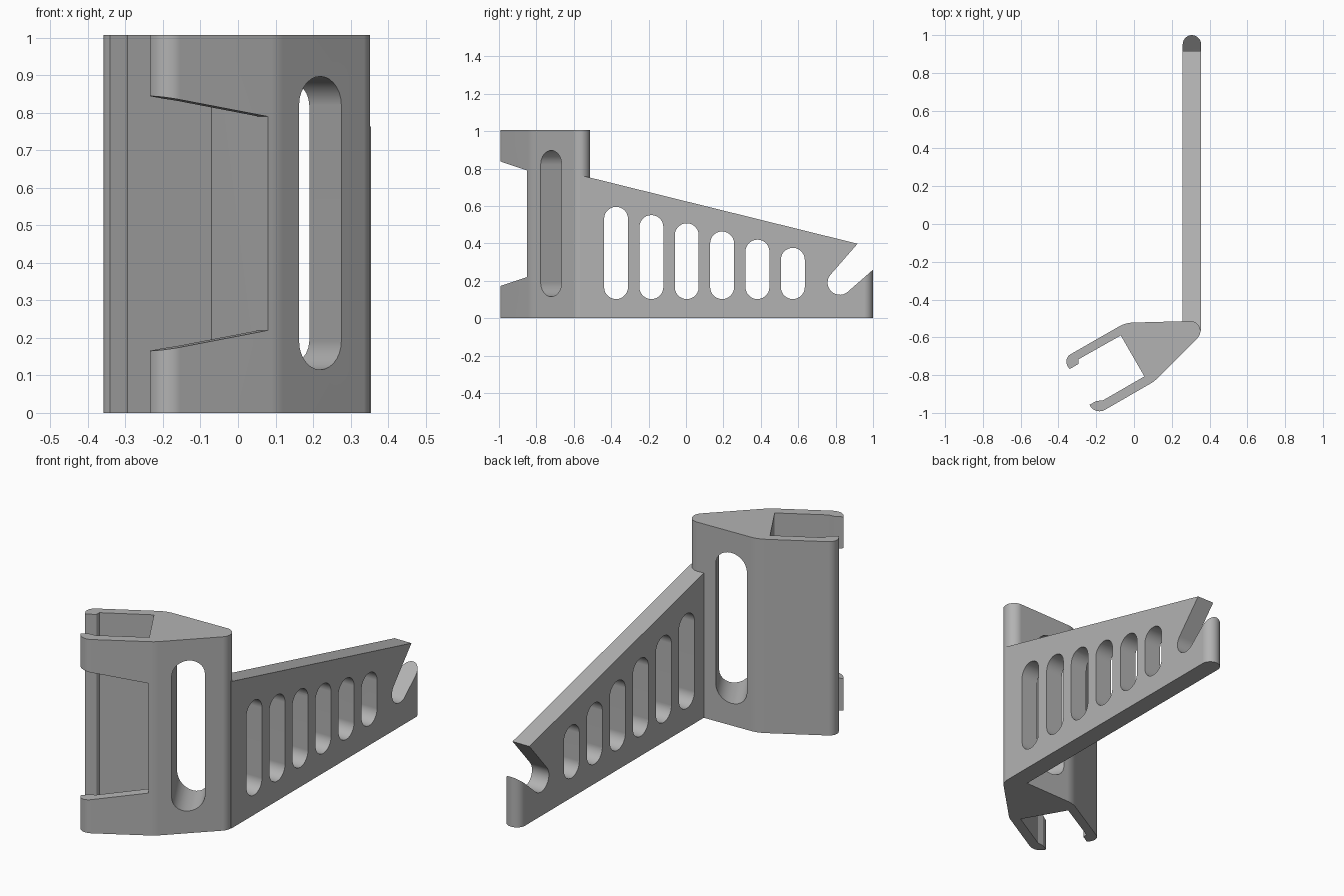
import bpy, bmesh, math
from mathutils import Vector

cube = bpy.data.objects.get("Cube")
if cube:
    bpy.data.objects.remove(cube, do_unlink=True)

mat = bpy.data.materials.new("plain grey")
mat.use_nodes = True
grey = (0.45, 0.45, 0.45, 1)
mat.diffuse_color = grey
mat.node_tree.nodes["Principled BSDF"].inputs["Base Color"].default_value = grey

X, Y, Z = Vector((1, 0, 0)), Vector((0, 1, 0)), Vector((0, 0, 1))
# Clip axes: along the arms, and across from front arm to rear arm
ALONG = Vector((-math.cos(math.pi / 6), -0.5, 0))
ACROSS = Vector((-0.5, math.cos(math.pi / 6), 0))
HEIGHT = 1.007


def rounded(corners, steps=10):
    """Turn (x, y, radius) corners into an outline with filleted corners."""
    out = []
    for i, (x, y, r) in enumerate(corners):
        p = Vector((x, y))
        if r == 0:
            out.append(p)
            continue
        a = (Vector(corners[i - 1][:2]) - p).normalized()
        b = (Vector(corners[(i + 1) % len(corners)][:2]) - p).normalized()
        half = a.angle(b) / 2
        centre = p + (a + b).normalized() * r / math.sin(half)
        start = p + a * r / math.tan(half) - centre
        end = p + b * r / math.tan(half) - centre
        sweep = start.angle(end)
        for k in range(steps + 1):
            t = k / steps
            arc = (start * math.sin((1 - t) * sweep) + end * math.sin(t * sweep)) / math.sin(sweep)
            out.append(centre + arc)
    return out


def arc(cx, cy, r, a0, a1, steps=14):
    angles = [math.radians(a0 + (a1 - a0) * k / steps) for k in range(steps + 1)]
    return [Vector((cx + r * math.cos(a), cy + r * math.sin(a))) for a in angles]


def slot(cx, width, low, high):
    r = width / 2
    return arc(cx, high - r, r, 0, 180) + arc(cx, low + r, r, 180, 360)


def prism(name, outline, origin, u, v, depth):
    """Extrude a flat outline, drawn on axes u and v, along the depth vector."""
    bm = bmesh.new()
    base = Vector(origin)
    face = bm.faces.new([bm.verts.new(base + u * p[0] + v * p[1]) for p in outline])
    grown = bmesh.ops.extrude_face_region(bm, geom=[face])["geom"]
    bmesh.ops.translate(bm, vec=depth, verts=[g for g in grown if isinstance(g, bmesh.types.BMVert)])
    bmesh.ops.recalc_face_normals(bm, faces=bm.faces)
    mesh = bpy.data.meshes.new(name)
    bm.to_mesh(mesh)
    bm.free()
    mesh.materials.append(mat)
    ob = bpy.data.objects.new(name, mesh)
    bpy.context.collection.objects.link(ob)
    return ob


def combine(target, tool, operation):
    mod = target.modifiers.new(operation.lower(), "BOOLEAN")
    mod.operation, mod.solver, mod.object = operation, "EXACT", tool
    bpy.ops.object.select_all(action="DESELECT")
    bpy.context.view_layer.objects.active = target
    target.select_set(True)
    bpy.ops.object.modifier_apply(modifier=mod.name)
    bpy.data.objects.remove(tool, do_unlink=True)


# Clip body with two hooked arms
clip_outline = rounded([
    (0.43, -0.51, 0.053), (0.106, -0.834, 0.15),
    (-0.207, -1.0145, 0.057), (-0.235, -0.957, 0), (-0.2, -0.937, 0.01),
    (-0.165, -0.934, 0), (0.055, -0.807, 0), (-0.07, -0.59, 0),
    (-0.295, -0.717, 0), (-0.294, -0.741, 0.008), (-0.341, -0.768, 0),
    (-0.377, -0.713, 0.045), (-0.045, -0.523, 0.15)])
bracket = prism("bracket", clip_outline, (0, 0, 0), X, Y, Z * HEIGHT)

# Tapered window through the front arm
window = [(0, 0.22), (0.45, 0.145), (0.45, 0.865), (0, 0.79)]
combine(bracket, prism("window_cutter", window, Vector((0.055, -0.807, 0)) - ACROSS * 0.15,
                       ALONG, Z, ACROSS * 0.25), "DIFFERENCE")

# Tall slot through the clip body
combine(bracket, prism("slot_cutter", slot(0, 0.154, 0.115, 0.897),
                       Vector((0.2215, -0.725, 0)) - ACROSS * 0.3,
                       -ALONG, Z, ACROSS * 0.8), "DIFFERENCE")

# Tapering support plate with an angled hook notch
side = [(-0.563, 0), (1.0, 0), (1.0, 0.259)]
side += arc(0.822, 0.19, 0.065, -49, -223) + [(0.917, 0.398), (-0.563, 0.764)]
plate = prism("support_plate", side, (0.258, 0, 0), Y, Z, X * 0.097)

# Rounded far end of the plate
plan = arc(0.3065, 0.9515, 0.0485, 0, 180) + [(0.258, -0.7), (0.355, -0.7)]
combine(plate, prism("end_rounding", plan, (0, 0, -0.1), X, Y, Z * 1.2), "INTERSECT")

# Row of shrinking slots
for i in range(6):
    outline = slot(-0.374 + 0.189 * i, 0.128, 0.102, 0.595 - 0.0438 * i)
    combine(plate, prism("plate_slot_cutter", outline, (0.1, 0, 0), Y, Z, X * 0.4), "DIFFERENCE")

# Join into one solid and shade
combine(bracket, plate, "UNION")
bpy.ops.object.shade_smooth_by_angle(angle=math.radians(25))
weighted = bracket.modifiers.new("even_shading", "WEIGHTED_NORMAL")
weighted.keep_sharp = True
